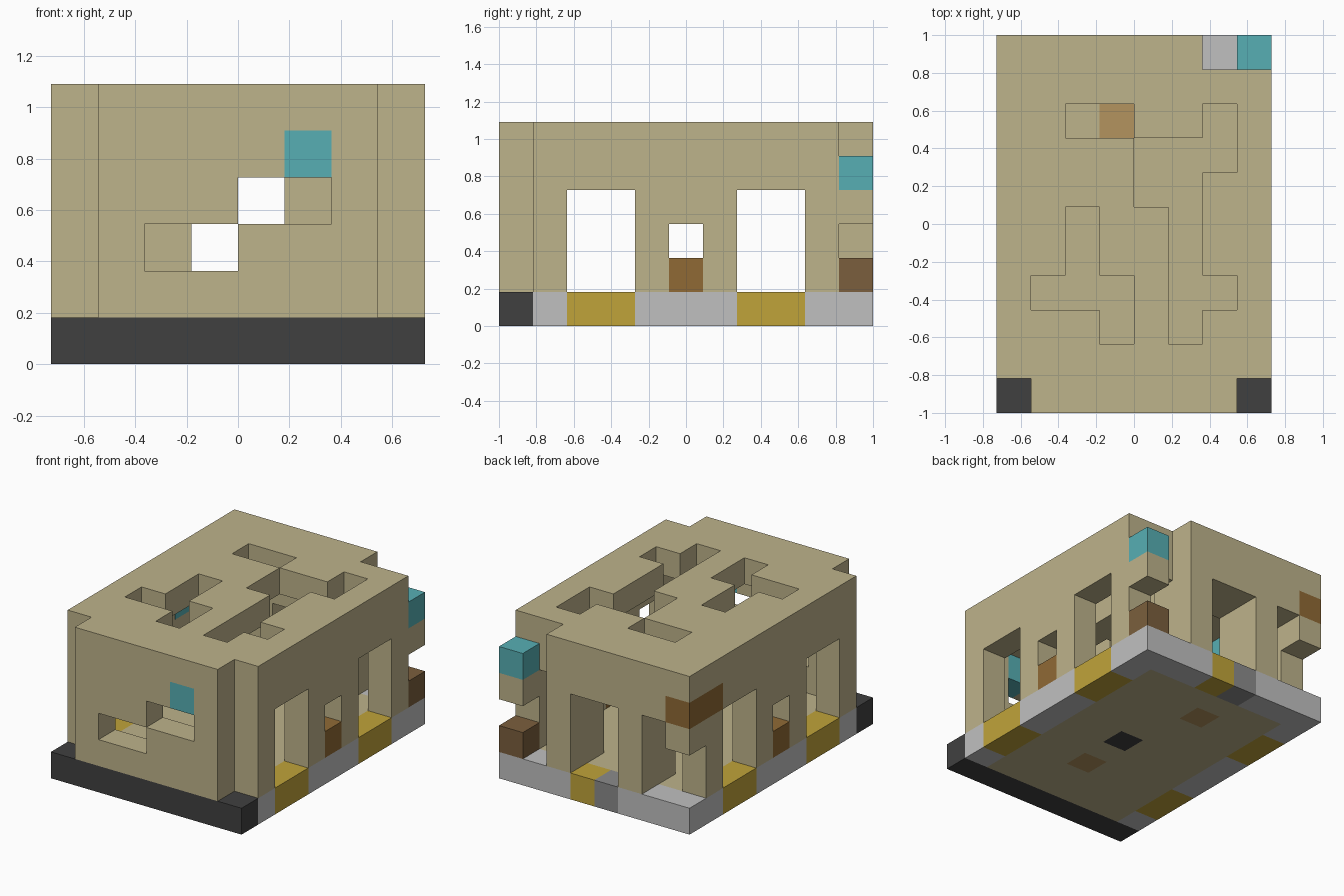
import bpy, bmesh
from mathutils import Vector

if "Cube" in bpy.data.objects:
    bpy.data.objects.remove(bpy.data.objects["Cube"], do_unlink=True)

U = 2 / 11                     # edge of one block
NX, NY, NZ = 8, 11, 6          # blocks across, deep, high


def material(name, hex_code):
    rgb = [int(hex_code[i:i + 2], 16) / 255 for i in (0, 2, 4)]
    lin = [c / 12.92 if c <= 0.04045 else ((c + 0.055) / 1.055) ** 2.4 for c in rgb]
    m = bpy.data.materials.new(name)
    m.use_nodes = True
    m.diffuse_color = (*lin, 1)
    bsdf = m.node_tree.nodes["Principled BSDF"]
    bsdf.inputs["Base Color"].default_value = (*lin, 1)
    bsdf.inputs["Roughness"].default_value = 0.9
    return m


MATS = {
    "sandstone": material("sandstone", "beb38b"),
    "light_grey": material("light grey", "c0c0c0"),
    "mid_grey": material("mid grey", "8b8b8b"),
    "charcoal": material("charcoal", "404040"),
    "yellow": material("yellow", "c0a43a"),
    "brown": material("brown", "906a35"),
    "dark_brown": material("dark brown", "7b5f3d"),
    "pale_brown": material("pale brown", "b3935e"),
    "teal": material("teal", "57afb4"),
}

cells = {}                     # block position -> (part, colour)


def fill(part, colour, xs, ys, zs):
    """Fill an inclusive range of blocks."""
    for x in range(xs[0], xs[1] + 1):
        for y in range(ys[0], ys[1] + 1):
            for z in range(zs[0], zs[1] + 1):
                cells[x, y, z] = (part, colour)


def carve(xs, ys, zs):
    """Empty an inclusive range of blocks."""
    for x in range(xs[0], xs[1] + 1):
        for y in range(ys[0], ys[1] + 1):
            for z in range(zs[0], zs[1] + 1):
                cells.pop((x, y, z), None)


# Base: grey rim, sandstone floor, charcoal front step
fill("base_rim", "light_grey", (0, 7), (0, 10), (0, 0))
fill("floor", "sandstone", (1, 6), (1, 9), (0, 0))
fill("front_step", "charcoal", (0, 7), (0, 0), (0, 0))
for x in (0, 7):
    for y in (2, 7):
        fill("door_sills", "yellow", (x, x), (y, y + 1), (0, 0))
fill("door_sills", "yellow", (4, 4), (10, 10), (0, 0))
fill("worn_sill", "mid_grey", (3, 3), (10, 10), (0, 0))
for y in (3, 8):
    x = 4 if y == 3 else 3
    fill("floor_boards", "pale_brown", (x, x), (y, y), (0, 0))
fill("floor_hearth", "charcoal", (4, 4), (5, 5), (0, 0))

# Side walls, each with two tall openings and a small window
for x, part in ((0, "right_wall"), (7, "left_wall")):
    fill(part, "sandstone", (x, x), (1, 9), (1, 4))
    for y in (2, 7):
        carve((x, x), (y, y + 1), (1, 3))
    carve((x, x), (5, 5), (2, 2))
    fill("window_sills", "brown", (x, x), (5, 5), (1, 1))

# Front wall with a stepped breach and a teal block above it
fill("front_wall", "sandstone", (1, 6), (0, 0), (1, 4))
carve((2, 3), (0, 0), (2, 2))
carve((4, 5), (0, 0), (3, 3))
fill("front_teal_block", "teal", (5, 5), (0, 0), (4, 4))

# Back wall, two blocks thick, with a doorway and side gaps
fill("back_wall", "sandstone", (1, 6), (9, 10), (1, 4))
fill("back_wall", "sandstone", (0, 0), (10, 10), (3, 4))
for x0, x1 in ((1, 1), (3, 4), (6, 6)):
    carve((x0, x1), (9, 10), (1, 3))
carve((6, 6), (10, 10), (1, 5))
fill("back_corner_beam", "brown", (0, 0), (9, 10), (4, 4))

# Broken back corner pillar
fill("corner_post_foot", "dark_brown", (7, 7), (10, 10), (1, 1))
fill("corner_post", "sandstone", (7, 7), (10, 10), (3, 3))
fill("corner_post_cap", "teal", (7, 7), (10, 10), (4, 4))

# Roof with ragged holes
fill("roof", "sandstone", (0, 7), (1, 9), (5, 5))
fill("roof", "sandstone", (1, 6), (0, 0), (5, 5))
fill("roof", "sandstone", (0, 5), (10, 10), (5, 5))
for xs, ys in (((2, 3), (8, 8)),
               ((4, 4), (6, 7)), ((5, 5), (2, 7)), ((6, 6), (3, 3)), ((6, 6), (7, 8)),
               ((1, 3), (3, 3)), ((2, 2), (4, 5)), ((3, 3), (2, 2))):
    carve(xs, ys, (5, 5))


def point(x, y, z):
    return Vector(((x - NX / 2) * U, (y - NY / 2) * U, z * U))


def build(part):
    """Make the exposed faces of one part."""
    bm = bmesh.new()
    colour = None
    for pos, (name, col) in cells.items():
        if name != part:
            continue
        colour = col
        for axis in range(3):
            for side in (0, 1):
                near = list(pos)
                near[axis] += 2 * side - 1
                if tuple(near) in cells:
                    continue
                a, b = (axis + 1) % 3, (axis + 2) % 3
                corners = []
                for da, db in ((0, 0), (1, 0), (1, 1), (0, 1)):
                    c = list(pos)
                    c[axis] += side
                    c[a] += da
                    c[b] += db
                    corners.append(bm.verts.new(point(*c)))
                bm.faces.new(corners if side else corners[::-1])
    bmesh.ops.remove_doubles(bm, verts=bm.verts, dist=0.001)
    mesh = bpy.data.meshes.new(part)
    bm.to_mesh(mesh)
    bm.free()
    mesh.materials.append(MATS[colour])
    bpy.context.collection.objects.link(bpy.data.objects.new(part, mesh))


for part in dict.fromkeys(name for name, _ in cells.values()):
    build(part)

# Teal panel on the inner face of the right wall
bpy.ops.mesh.primitive_cube_add(size=1, location=point(1, 6.5, 4.5))
panel = bpy.context.object
panel.name = "inner_teal_panel"
panel.scale = (0.006, U, U)
panel.data.materials.append(MATS["teal"])
